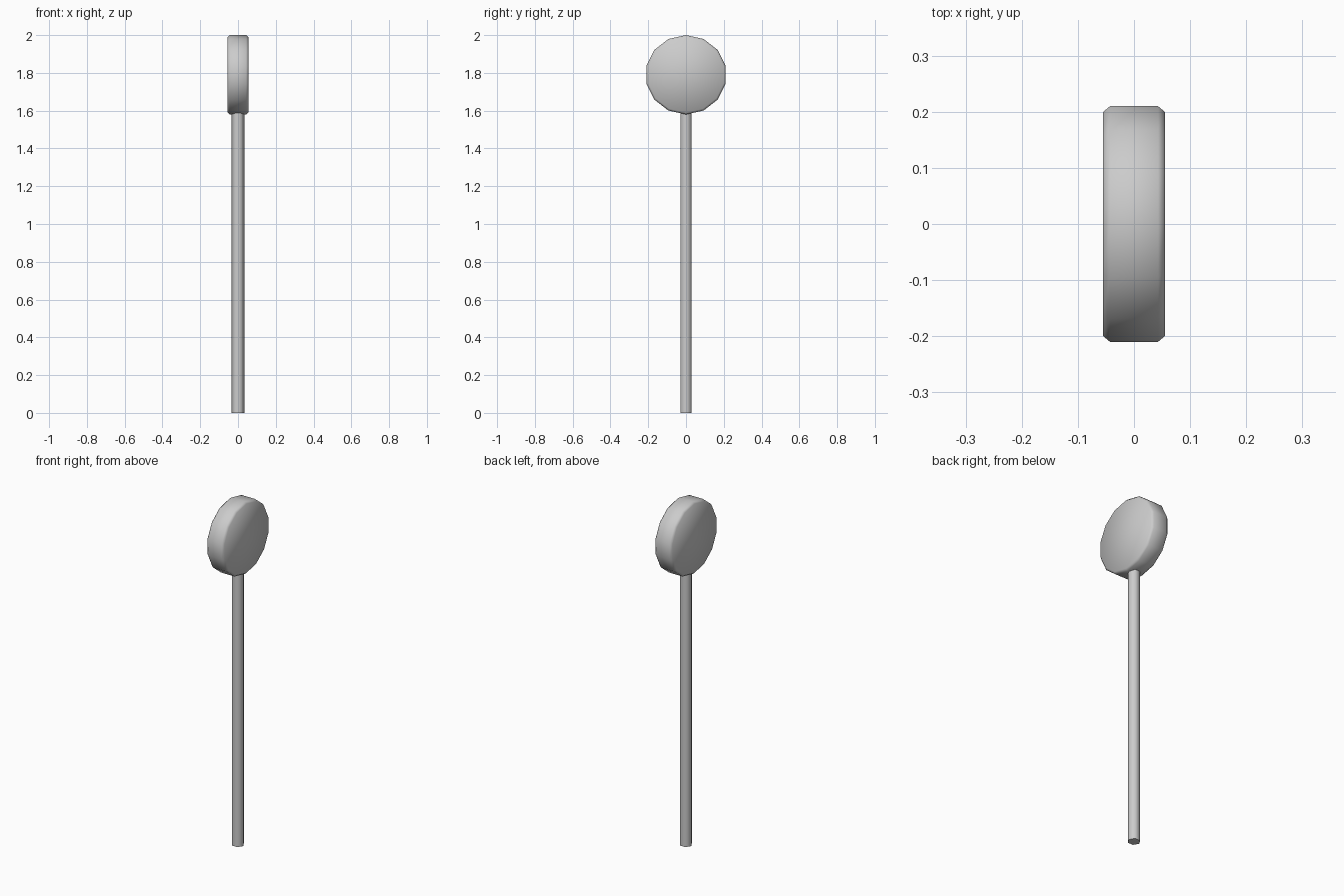
import bpy
import bmesh
import math

if "Cube" in bpy.data.objects:
    bpy.data.objects.remove(bpy.data.objects["Cube"])


def loft(name, rings):
    """Join point rings into a closed, smooth-sided solid with end caps."""
    bm = bmesh.new()
    loops = [[bm.verts.new(p) for p in ring] for ring in rings]
    n = len(loops[0])
    for a, b in zip(loops, loops[1:]):
        for i in range(n):
            j = (i + 1) % n
            bm.faces.new((a[i], a[j], b[j], b[i]))
    bm.faces.new(loops[0])
    bm.faces.new(loops[-1])
    bmesh.ops.recalc_face_normals(bm, faces=bm.faces[:])
    for f in bm.faces:
        f.smooth = True
    mesh = bpy.data.meshes.new(name)
    bm.to_mesh(mesh)
    bm.free()
    obj = bpy.data.objects.new(name, mesh)
    bpy.context.collection.objects.link(obj)
    bpy.context.view_layer.objects.active = obj
    obj.select_set(True)
    bpy.ops.object.shade_smooth_by_angle(angle=math.radians(65))
    obj.select_set(False)
    return obj


# Hexagonal pole, running slightly into the head
def pole_ring(z):
    return [(0.034 * math.cos(k * math.tau / 6), 0.033 * math.sin(k * math.tau / 6), z)
            for k in range(6)]


loft("pole", [pole_ring(0), pole_ring(1.6)])


# Round 14-sided sign head with chamfered rims, facing sideways
def head_ring(x, r):
    return [(x, 1.025 * r * math.sin(k * math.tau / 14), 1.79 + r * math.cos(k * math.tau / 14))
            for k in range(14)]


profile = [(-0.055, 0.2), (-0.043, 0.21), (0.043, 0.21), (0.055, 0.2)]
loft("round_head", [head_ring(x, r) for x, r in profile])
